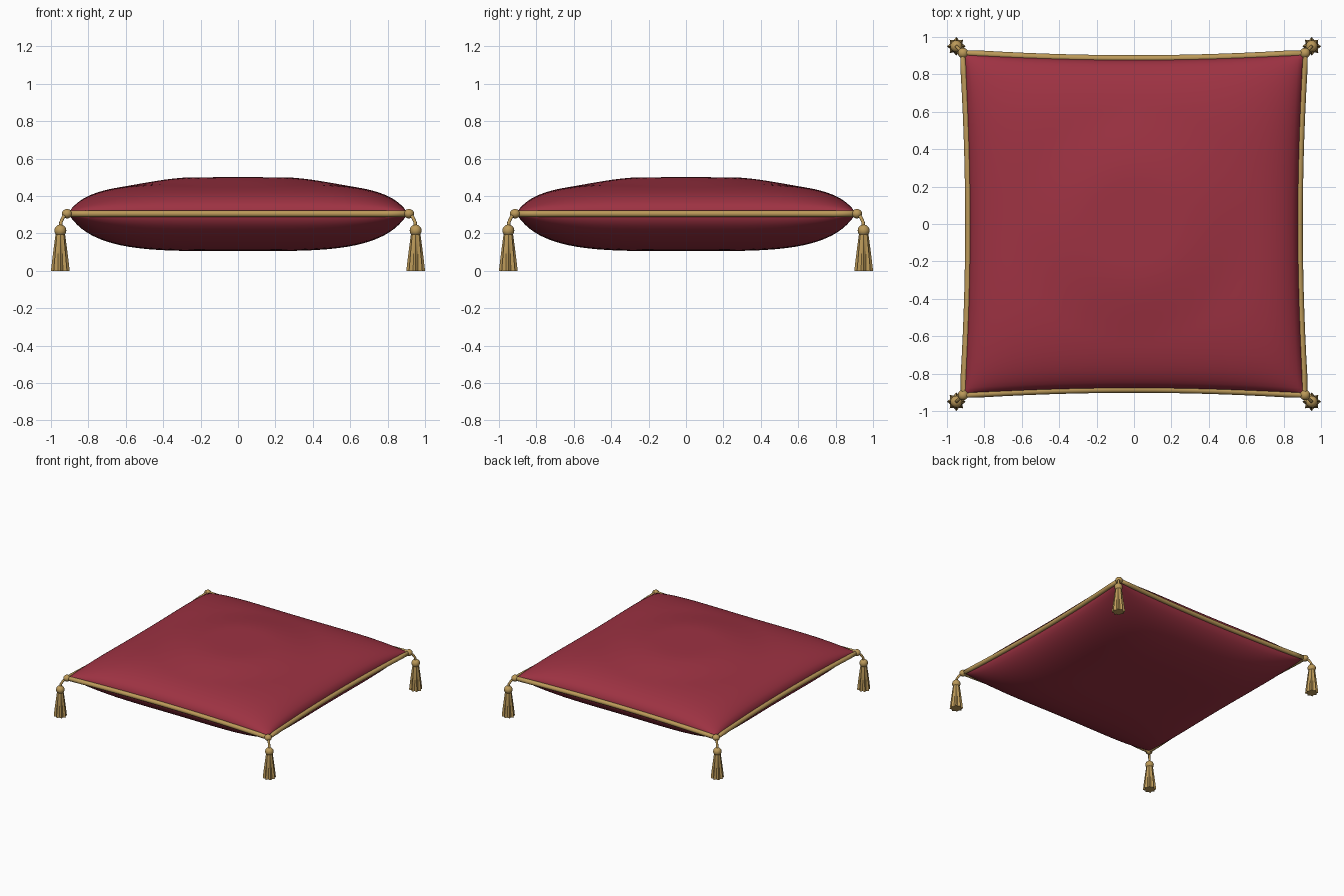
import bpy, bmesh, math
from mathutils import Vector

if "Cube" in bpy.data.objects:
    bpy.data.objects.remove(bpy.data.objects["Cube"])

SEAM_Z = 0.305


def material(name, rgb):
    m = bpy.data.materials.new(name)
    m.diffuse_color = (*rgb, 1)
    m.use_nodes = True
    m.node_tree.nodes["Principled BSDF"].inputs["Base Color"].default_value = m.diffuse_color
    return m


RED = material("crimson velvet", (0.34, 0.032, 0.055))
GOLD = material("antique gold", (0.50, 0.32, 0.10))


def finish(name, bm, mat, angle=60):
    bmesh.ops.recalc_face_normals(bm, faces=bm.faces)
    me = bpy.data.meshes.new(name)
    bm.to_mesh(me)
    bm.free()
    ob = bpy.data.objects.new(name, me)
    bpy.context.collection.objects.link(ob)
    me.materials.append(mat)
    bpy.ops.object.select_all(action='DESELECT')
    ob.select_set(True)
    bpy.context.view_layer.objects.active = ob
    bpy.ops.object.shade_smooth_by_angle(angle=math.radians(angle))
    return ob


def edge_point(u, v):
    # square whose sides bow inwards at the middle
    return 0.882 * u * (1 + 0.035 * v * v), 0.882 * v * (1 + 0.035 * u * u)


def fill(u, v, p):
    return max(0.0, (1 - u ** 4) * (1 - v ** 4)) ** p


# cushion: pinched grid, full below, soft raised middle above
N = 48
bm = bmesh.new()
grid = {}
for side in (1, -1):
    for i in range(N + 1):
        for j in range(N + 1):
            u, v = (math.sin((k / N - 0.5) * math.pi) * 0.6 + (2 * k / N - 1) * 0.4 for k in (i, j))
            x, y = edge_point(u, v)
            if side > 0:
                t = min(1, max(0, (0.64 - math.hypot(x, y)) / 0.40))
                z = SEAM_Z + 0.165 * fill(u, v, 0.5) + 0.03 * t * t * (3 - 2 * t)
            else:
                z = SEAM_Z - 0.2 * fill(u, v, 0.58)
            grid[side, i, j] = bm.verts.new((x, y, z))
    for i in range(N):
        for j in range(N):
            bm.faces.new([grid[side, a, b] for a, b in
                          ((i, j), (i + 1, j), (i + 1, j + 1), (i, j + 1))])
bmesh.ops.remove_doubles(bm, verts=bm.verts, dist=1e-5)
finish("cushion", bm, RED, 80)


def tube(name, pts, r, cyclic=False):
    cu = bpy.data.curves.new(name, 'CURVE')
    cu.dimensions = '3D'
    cu.bevel_depth = r
    cu.bevel_resolution = 3
    cu.use_fill_caps = True
    sp = cu.splines.new('POLY')
    sp.points.add(len(pts) - 1)
    for p, c in zip(sp.points, pts):
        p.co = (*c, 1)
    sp.use_cyclic_u = cyclic
    sp.use_smooth = True
    cu.materials.append(GOLD)
    ob = bpy.data.objects.new(name, cu)
    bpy.context.collection.objects.link(ob)


# piping around the seam
path = []
for k in range(4):
    for s in range(16):
        x, y = edge_point(-1 + s / 8, -1)
        for _ in range(k):
            x, y = -y, x
        path.append((x * 1.003, y * 1.003, SEAM_Z))
tube("piping", path, 0.018, True)


def ball(name, loc, r, squash=1):
    bm = bmesh.new()
    bmesh.ops.create_uvsphere(bm, u_segments=16, v_segments=10, radius=r)
    for v in bm.verts:
        v.co.z *= squash
        v.co += Vector(loc)
    finish(name, bm, GOLD)


# fluted tassel skirt: star rings (height, radius, flute depth)
SKIRT = [(0.205, 0.022, 0), (0.185, 0.027, 0.1), (0.14, 0.033, 0.2),
         (0.07, 0.042, 0.25), (0.0, 0.05, 0.28)]


def skirt(name, cx, cy):
    bm = bmesh.new()
    rings = []
    for z, r, d in SKIRT:
        rings.append([bm.verts.new((
            cx + r * (1 - d * (k % 2)) * math.cos(k * math.pi / 8),
            cy + r * (1 - d * (k % 2)) * math.sin(k * math.pi / 8), z)) for k in range(16)])
    for a, b in zip(rings, rings[1:]):
        for k in range(16):
            n = (k + 1) % 16
            bm.faces.new((a[k], a[n], b[n], b[k]))
    bm.faces.new(rings[0])
    bm.faces.new(rings[-1])
    finish(name, bm, GOLD, 30)


# corner knots, cords and tassels
for sx in (-1, 1):
    for sy in (-1, 1):
        tag = ("front" if sy < 0 else "back") + ("_left" if sx < 0 else "_right")
        ball("knot_" + tag, (sx * 0.914, sy * 0.914, SEAM_Z), 0.028, 0.9)
        tube("cord_" + tag, [(sx * a, sy * a, z) for a, z in
                             ((0.914, 0.305), (0.935, 0.285), (0.947, 0.26), (0.95, 0.22))], 0.009)
        ball("tassel_head_" + tag, (sx * 0.95, sy * 0.95, 0.215), 0.032)
        skirt("tassel_skirt_" + tag, sx * 0.95, sy * 0.95)
